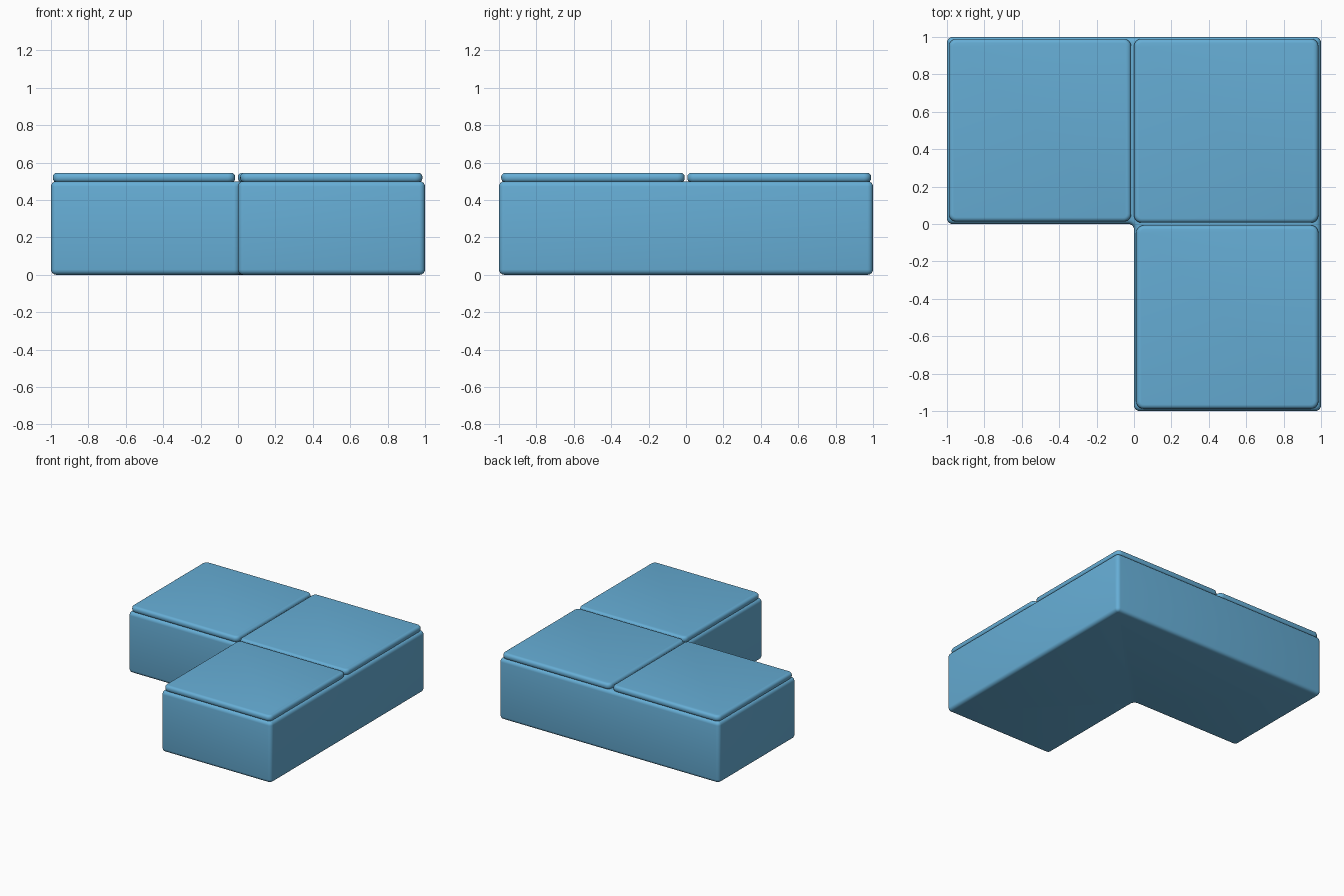
import bpy, bmesh

if "Cube" in bpy.data.objects:
    bpy.data.objects.remove(bpy.data.objects["Cube"])

blue = bpy.data.materials.new("soft_blue_fabric")
blue.diffuse_color = (0.133, 0.423, 0.672, 1)
blue.use_nodes = True
blue.node_tree.nodes["Principled BSDF"].inputs["Base Color"].default_value = blue.diffuse_color


def extruded(name, outline, z0, z1, corner, edge):
    """Extrude a plan outline, round its upright corners, then its rims."""
    bm = bmesh.new()
    face = bm.faces.new([bm.verts.new((x, y, z0)) for x, y in outline])
    up = bmesh.ops.extrude_face_region(bm, geom=[face])["geom"]
    for v in up:
        if isinstance(v, bmesh.types.BMVert):
            v.co.z = z1
    bmesh.ops.recalc_face_normals(bm, faces=bm.faces)
    if corner > edge:
        upright = [e for e in bm.edges
                   if abs(e.verts[0].co.z - e.verts[1].co.z) > 1e-4]
        bmesh.ops.bevel(bm, geom=upright, offset=corner, segments=5,
                        profile=0.5, affect='EDGES')
        rims = [e for e in bm.edges
                if abs(e.verts[0].co.z - e.verts[1].co.z) < 1e-4]
    else:
        rims = bm.edges[:]
    bmesh.ops.bevel(bm, geom=rims, offset=edge, segments=4,
                    profile=0.5, affect='EDGES')
    mesh = bpy.data.meshes.new(name)
    bm.to_mesh(mesh)
    bm.free()
    mesh.materials.append(blue)
    mesh.shade_smooth()
    ob = bpy.data.objects.new(name, mesh)
    bpy.context.collection.objects.link(ob)
    return ob


# L-shaped seat base
extruded("seat_base", [(-1, 0), (0, 0), (0, -1), (1, -1), (1, 1), (-1, 1)],
         0, 0.5, 0.03, 0.028)

# Three thin cushions with rounded rims
for name, x0, x1, y0, y1 in [
        ("left_cushion", -0.99, -0.015, 0.013, 0.99),
        ("corner_cushion", 0.0, 0.986, 0.007, 0.99),
        ("front_cushion", 0.012, 0.986, -0.988, -0.007)]:
    extruded(name, [(x0, y0), (x1, y0), (x1, y1), (x0, y1)],
             0.494, 0.545, 0.04, 0.022)
